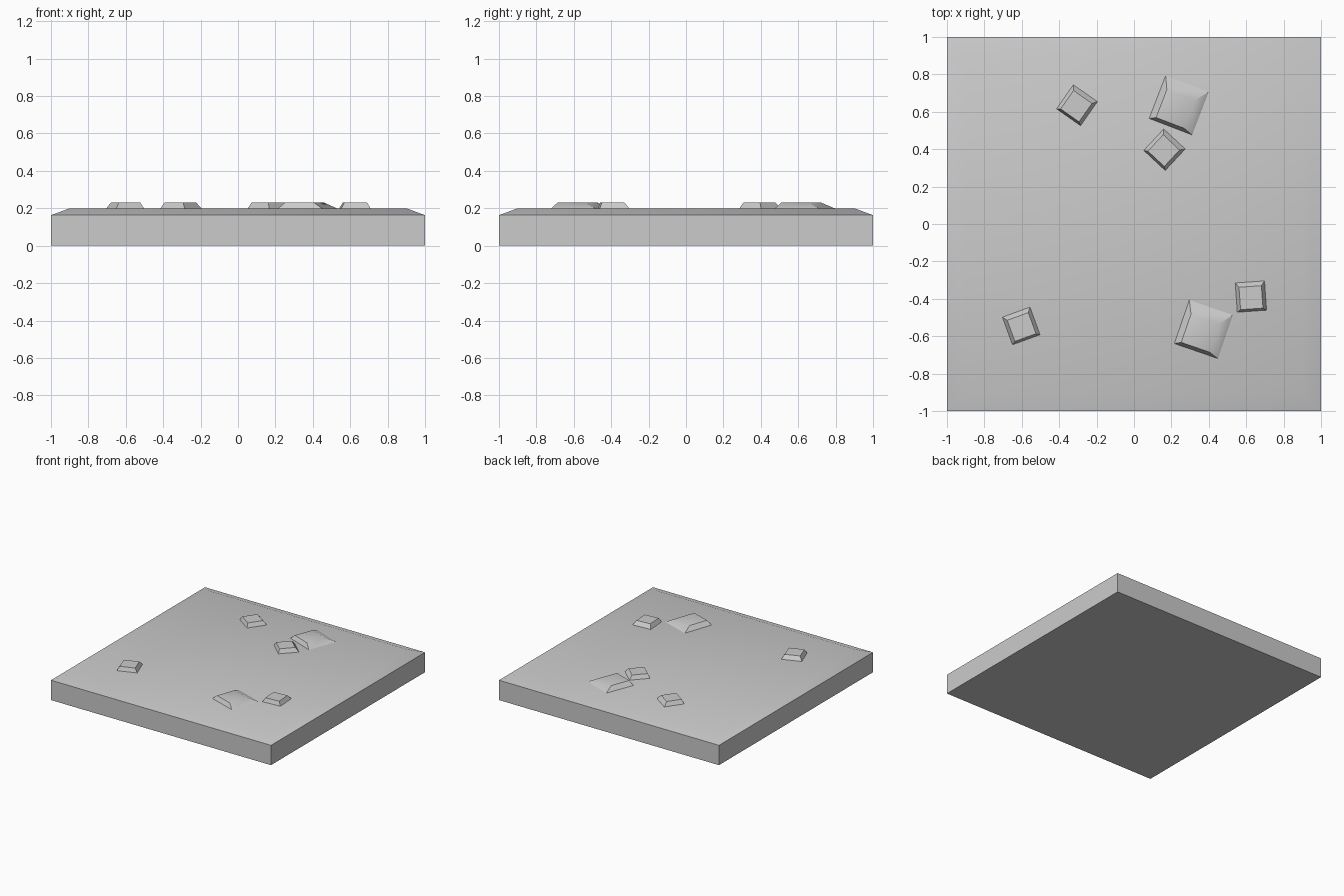
import bpy, bmesh, math
from mathutils import Matrix, Vector

cube = bpy.data.objects.get("Cube")
if cube:
    bpy.data.objects.remove(cube, do_unlink=True)

stone_grey = bpy.data.materials.new("stone_grey")
stone_grey.use_nodes = True
colour = (0.6, 0.6, 0.6, 1)
stone_grey.diffuse_color = colour
stone_grey.node_tree.nodes["Principled BSDF"].inputs["Base Color"].default_value = colour


def stacked_block(name, layers, location=(0, 0, 0), turn=0):
    """Square block from (side, z, shift_x, shift_y) layers, capped at both ends."""
    bm = bmesh.new()
    rings = []
    for side, z, dx, dy in layers:
        h = side / 2
        rings.append([bm.verts.new((dx + sx * h, dy + sy * h, z))
                      for sx, sy in ((-1, -1), (1, -1), (1, 1), (-1, 1))])
    bm.faces.new(rings[0][::-1])
    bm.faces.new(rings[-1])
    for low, high in zip(rings, rings[1:]):
        for i in range(4):
            j = (i + 1) % 4
            bm.faces.new((low[i], low[j], high[j], high[i]))
    mesh = bpy.data.meshes.new(name)
    bm.to_mesh(mesh)
    bm.free()
    mesh.materials.append(stone_grey)
    obj = bpy.data.objects.new(name, mesh)
    obj.location = location
    obj.rotation_euler.z = math.radians(turn)
    bpy.context.collection.objects.link(obj)
    bpy.ops.object.select_all(action="DESELECT")
    obj.select_set(True)
    bpy.context.view_layer.objects.active = obj
    bpy.ops.object.shade_smooth_by_angle(angle=math.radians(32))
    return obj


# Floor slab with a shallow sloped rim
stacked_block("floor_slab", [(2, 0, 0, 0), (2, 0.163, 0, 0), (1.8, 0.2, 0, 0)])

# Small raised stones: x, y, turn
small = [(-0.305, 0.635, -35), (0.163, 0.397, -43), (-0.603, -0.545, 20), (0.625, -0.388, 4)]
for i, (x, y, turn) in enumerate(small, 1):
    stacked_block(f"small_stone_{i}", [(0.157, 0.2, 0, 0), (0.12, 0.232, 0, -0.006)],
                  (x, y, 0), turn)

# Large low stones with gently sloping sides
large = [(0.24, 0.635, -21), (0.372, -0.563, -19)]
for i, (x, y, turn) in enumerate(large, 1):
    stacked_block(f"large_stone_{i}", [(0.246, 0.2, 0, 0), (0.16, 0.232, -0.01, -0.025)],
                  (x, y, 0), turn)
